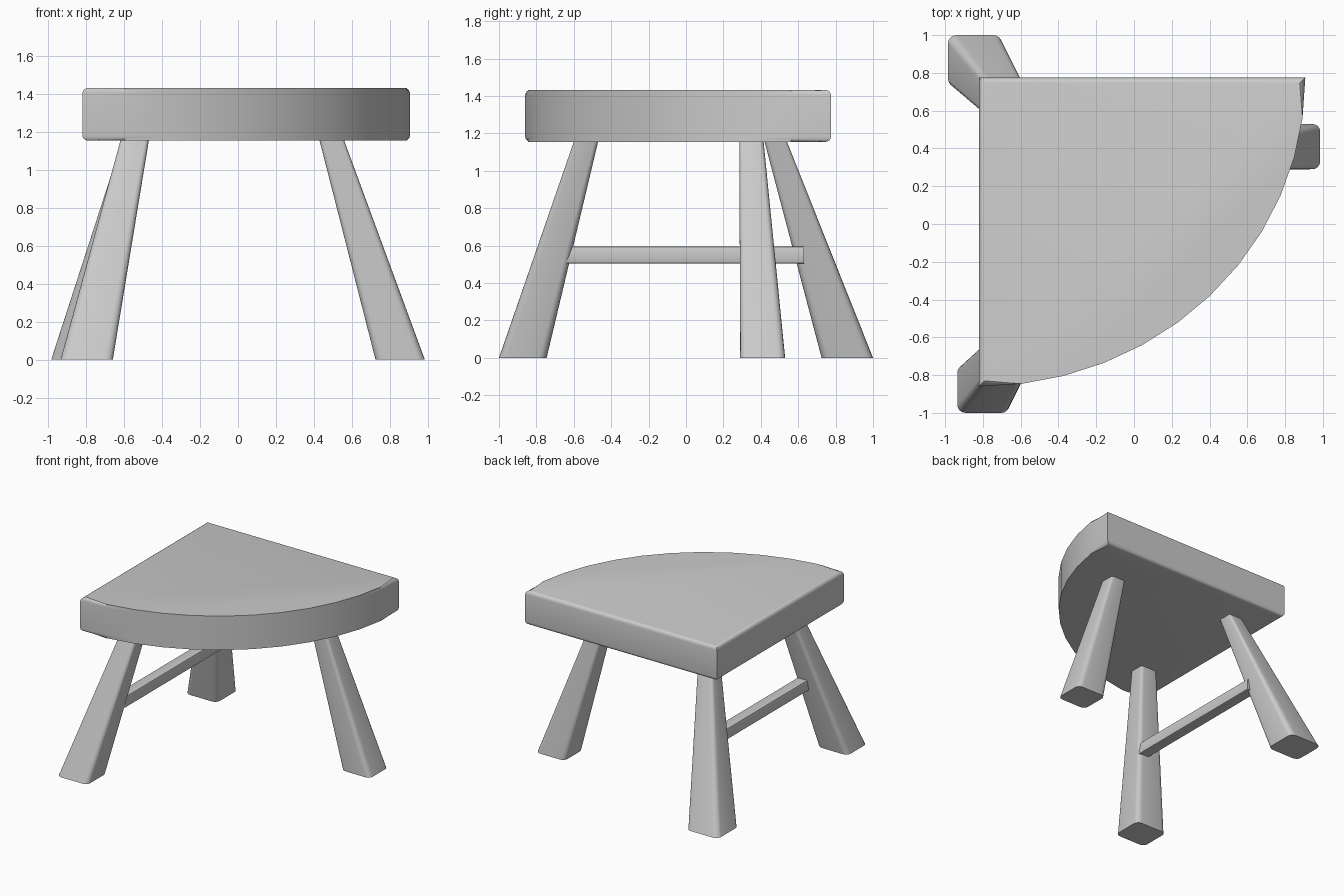
import bpy, bmesh, math

cube = bpy.data.objects.get("Cube")
if cube:
    bpy.data.objects.remove(cube, do_unlink=True)

# Single grey finish
grey = bpy.data.materials.new("plain_grey")
grey.use_nodes = True
colour = (0.6, 0.6, 0.6, 1)
grey.diffuse_color = colour
grey.node_tree.nodes["Principled BSDF"].inputs["Base Color"].default_value = colour


def finish(bm, name):
    """Turn a bmesh into a smooth-shaded object with crisp corners."""
    bmesh.ops.recalc_face_normals(bm, faces=bm.faces)
    mesh = bpy.data.meshes.new(name)
    bm.to_mesh(mesh)
    bm.free()
    mesh.materials.append(grey)
    obj = bpy.data.objects.new(name, mesh)
    bpy.context.collection.objects.link(obj)
    bpy.ops.object.select_all(action="DESELECT")
    obj.select_set(True)
    bpy.context.view_layer.objects.active = obj
    bpy.ops.object.shade_smooth_by_angle(angle=math.radians(35))
    return obj


def loft(bm, rings):
    """Skin closed rings of points and cap both ends."""
    loops = [[bm.verts.new(p) for p in ring] for ring in rings]
    n = len(loops[0])
    for a, b in zip(loops, loops[1:]):
        for i in range(n):
            j = (i + 1) % n
            bm.faces.new((a[i], a[j], b[j], b[i]))
    bm.faces.new(loops[0][::-1])
    bm.faces.new(loops[-1])


def rounded_square(radius, steps=4):
    """Unit square outline, from 0 to 1, with rounded corners."""
    points = []
    for k, (cx, cy) in enumerate(((1, 1), (0, 1), (0, 0), (1, 0))):
        for s in range(steps + 1):
            t = math.radians(90 * (k + s / steps))
            points.append((cx + radius * (math.cos(t) - (2 * cx - 1)),
                           cy + radius * (math.sin(t) - (2 * cy - 1))))
    return points


# Seat: quarter-round slab with softened top and bottom rims
CORNER, REACH_X, REACH_Y, SEAT_LOW, SEAT_TOP = (-0.82, 0.775), 1.727, 1.635, 1.155, 1.432
SEGMENTS = 12
outline = [CORNER]
for i in range(SEGMENTS + 1):
    t = math.pi / 2 * i / SEGMENTS
    outline.append((CORNER[0] + REACH_X * math.sin(t), CORNER[1] - REACH_Y * math.cos(t)))
bm = bmesh.new()
loft(bm, [[(x, y, z) for x, y in outline] for z in (SEAT_LOW, SEAT_TOP)])
rims = [e for e in bm.edges if abs(e.verts[0].co.z - e.verts[1].co.z) < 0.001]
bmesh.ops.bevel(bm, geom=rims, offset=0.028, segments=4, profile=0.5, affect="EDGES")
finish(bm, "seat")

# Legs: splayed and tapered; each end is (x min, x max, y min, y max)
legs = {
    "front_right_leg": ((-0.935, -0.66, -1.0, -0.745), (-0.62, -0.47, -0.60, -0.47)),
    "back_right_leg": ((-0.985, -0.70, 0.725, 1.0), (-0.61, -0.48, 0.42, 0.54)),
    "left_leg": ((0.725, 0.985, 0.29, 0.53), (0.43, 0.56, 0.285, 0.415)),
}
section = rounded_square(0.16)
for name, (foot, head) in legs.items():
    # Carry the taper slightly into the seat
    f = (SEAT_LOW + 0.05) / SEAT_LOW
    buried = [a + (b - a) * f for a, b in zip(foot, head)]
    rings = []
    for (x0, x1, y0, y1), z in ((foot, 0), (buried, SEAT_LOW * f)):
        rings.append([(x0 + (x1 - x0) * u, y0 + (y1 - y0) * v, z) for u, v in section])
    bm = bmesh.new()
    loft(bm, rings)
    finish(bm, name)

# Rail joining the two right legs
bm = bmesh.new()
rail = [(-0.67 + 0.09 * u, 0.505 + 0.09 * v) for u, v in rounded_square(0.1, 2)]
loft(bm, [[(x, y, z) for x, z in rail] for y in (-0.66, 0.63)])
finish(bm, "rail")
